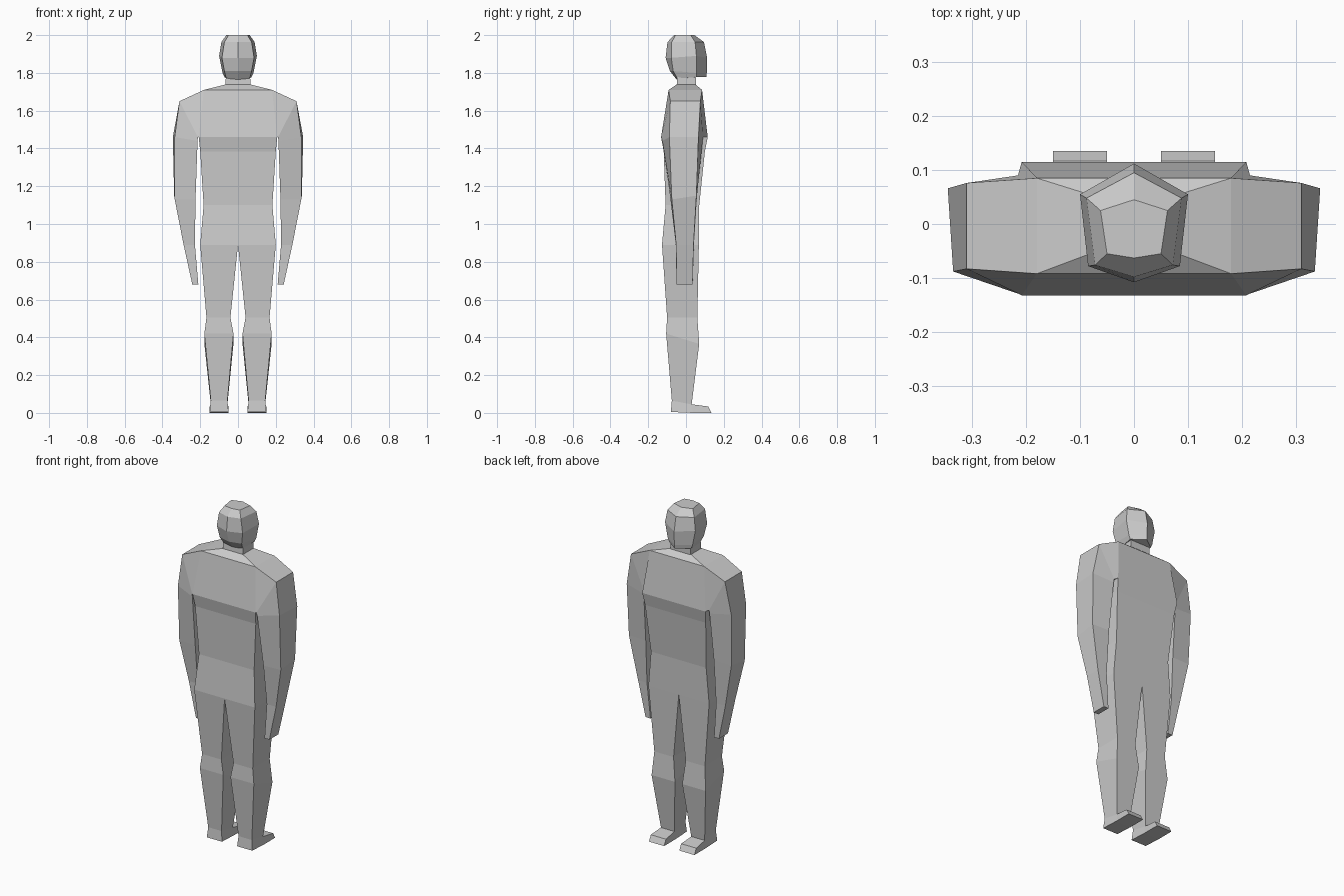
import bpy, bmesh


def loft(name, rings, mirror=False, cap_start=True, cap_end=True):
    """Skin a list of equal-length point rings with flat faces."""
    bm = bmesh.new()
    vs = [[bm.verts.new(p) for p in r] for r in rings]
    n = len(vs[0])
    for a, b in zip(vs, vs[1:]):
        for i in range(n):
            j = (i + 1) % n
            bm.faces.new((a[i], a[j], b[j], b[i]))
    if cap_start:
        bm.faces.new(vs[0])
    if cap_end:
        bm.faces.new(vs[-1])
    bmesh.ops.recalc_face_normals(bm, faces=bm.faces)
    me = bpy.data.meshes.new(name)
    bm.to_mesh(me)
    bm.free()
    ob = bpy.data.objects.new(name, me)
    bpy.context.collection.objects.link(ob)
    if mirror:
        m = ob.modifiers.new("mirror", 'MIRROR')
        m.use_mirror_merge = False
    return ob


def rect(x0, x1, y0, y1, z, zf=None):
    """Four-sided ring; zf lets the front edge sit at another height."""
    zf = z if zf is None else zf
    return [(x0, y0, z), (x1, y0, z), (x1, y1, zf), (x0, y1, zf)]


def sym(pts):
    """Head ring: front point, right side points, back point, mirrored left."""
    return pts + [(-x, y, z) for x, y, z in pts[-2:0:-1]]


# torso
loft("torso", [rect(-w, w, y0, y1, z) for w, y0, y1, z in (
    (0.20, -0.127, 0.068, 0.89),
    (0.182, -0.108, 0.07, 1.10),
    (0.20, -0.118, 0.10, 1.385),
    (0.208, -0.132, 0.115, 1.46),
    (0.18, -0.092, 0.085, 1.71),
    (0.068, -0.05, 0.05, 1.738))], cap_start=False, cap_end=False)

# neck
loft("neck", [rect(-0.066, 0.066, -0.05, 0.052, 1.725),
              rect(-0.064, 0.064, -0.045, 0.052, 1.80)],
     cap_start=False, cap_end=False)

# head
loft("head", [
    sym([(0, 0.108, 1.778), (0.072, 0.055, 1.778), (0.062, -0.045, 1.77), (0, -0.05, 1.765)]),
    sym([(0, 0.11, 1.80), (0.082, 0.055, 1.80), (0.072, -0.068, 1.81), (0, -0.085, 1.81)]),
    sym([(0, 0.112, 1.88), (0.10, 0.055, 1.89), (0.085, -0.078, 1.88), (0, -0.108, 1.88)]),
    sym([(0, 0.095, 1.963), (0.088, 0.048, 1.963), (0.072, -0.076, 1.963), (0, -0.098, 1.963)]),
    sym([(0, 0.045, 2.0), (0.062, 0.025, 2.0), (0.05, -0.055, 2.0), (0, -0.063, 2.0)])])

# arms
loft("arm", [
    [(0.18, -0.092, 1.71), (0.18, 0.085, 1.71), (0.208, 0.115, 1.46), (0.208, -0.132, 1.46)],
    [(0.31, -0.083, 1.65), (0.31, 0.076, 1.65), (0.215, 0.09, 1.46), (0.212, -0.13, 1.46)],
    [(0.335, -0.088, 1.46), (0.345, 0.066, 1.46), (0.217, 0.088, 1.44), (0.214, -0.125, 1.44)],
    [(0.335, -0.075, 1.13), (0.338, 0.055, 1.15), (0.225, 0.058, 1.15), (0.225, -0.082, 1.13)],
    [(0.288, -0.052, 0.89), (0.288, 0.04, 0.89), (0.228, 0.042, 0.89), (0.228, -0.054, 0.89)],
    [(0.242, -0.05, 0.68), (0.242, 0.035, 0.68), (0.21, 0.035, 0.68), (0.21, -0.05, 0.68)],
], mirror=True, cap_start=False)

# legs
loft("leg", [
    rect(0.0, 0.20, -0.127, 0.068, 0.89),
    rect(0.04, 0.167, -0.10, 0.06, 0.505),
    rect(0.024, 0.178, -0.105, 0.07, 0.42, 0.365),
    rect(0.056, 0.144, -0.075, 0.03, 0.065, 0.045)],
    mirror=True, cap_start=False, cap_end=False)

# feet
loft("heel", [rect(0.056, 0.144, -0.075, 0.03, 0.065, 0.045),
              rect(0.05, 0.15, -0.08, 0.04, 0.005, 0.0)],
     mirror=True, cap_start=False)
loft("toe", [
    [(0.056, 0.025, 0.046), (0.144, 0.025, 0.046), (0.15, 0.025, 0.0), (0.05, 0.025, 0.0)],
    [(0.05, 0.117, 0.034), (0.15, 0.117, 0.034), (0.15, 0.135, 0.0), (0.05, 0.135, 0.0)],
], mirror=True, cap_start=False)
